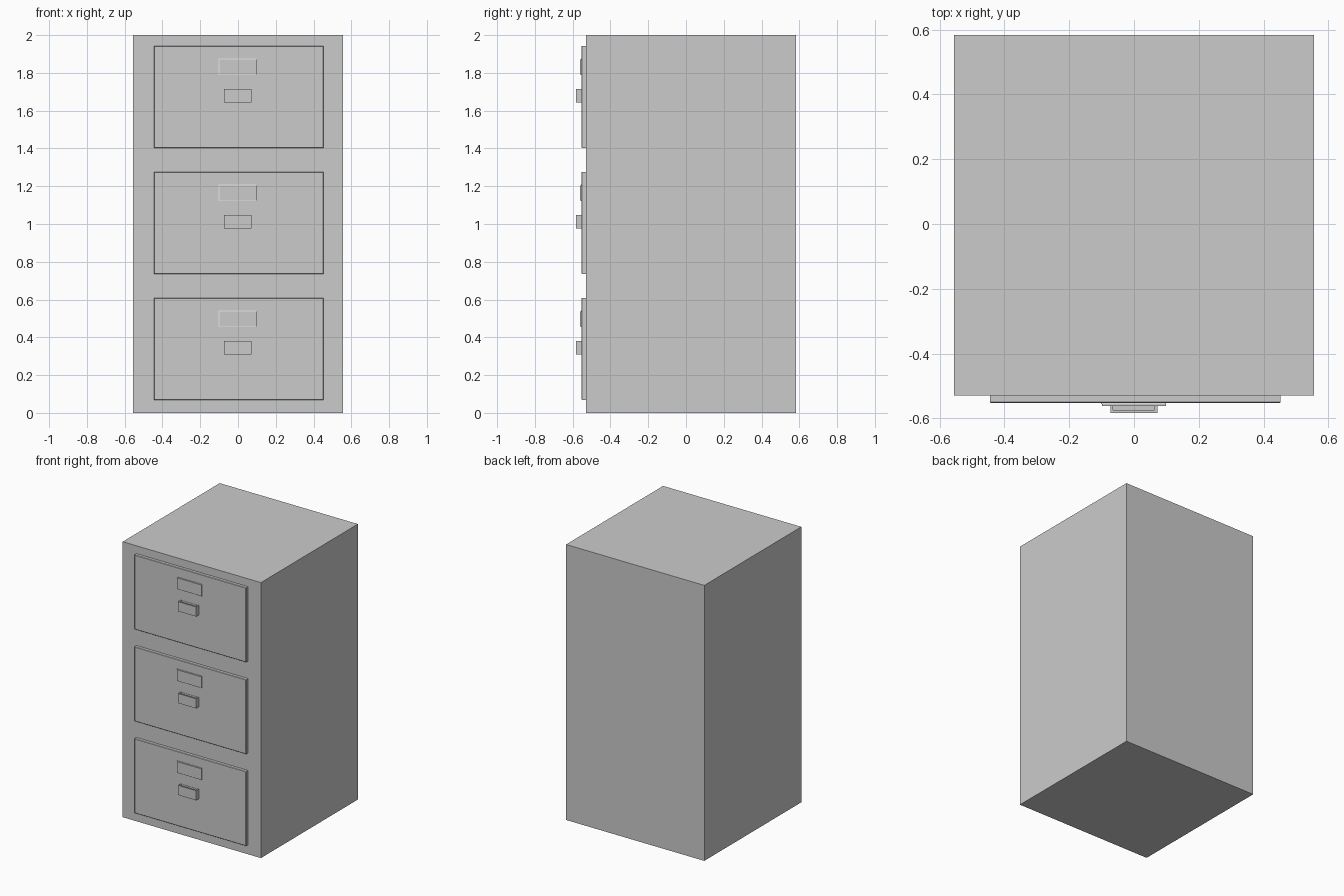
import bpy
import bmesh
from mathutils import Vector

cube = bpy.data.objects.get("Cube")
if cube:
    bpy.data.objects.remove(cube, do_unlink=True)


def make_material(name, value):
    mat = bpy.data.materials.new(name)
    mat.use_nodes = True
    colour = (value, value, value, 1)
    mat.diffuse_color = colour
    mat.node_tree.nodes["Principled BSDF"].inputs["Base Color"].default_value = colour
    return mat


grey = make_material("grey metal", 0.6)
pale = make_material("pale card", 0.8)


def box(name, low, high, mat, bevel=0, cup=False):
    low, high = Vector(low), Vector(high)
    bm = bmesh.new()
    bmesh.ops.create_cube(bm, size=1)
    for v in bm.verts:
        v.co = (low + high) / 2 + v.co * (high - low)
    if cup:
        # Hollow out the pull from its top face
        bm.normal_update()
        top = max(bm.faces, key=lambda f: f.normal.z)
        bmesh.ops.inset_region(bm, faces=[top], thickness=0.012)
        # Bring the back of the opening close to the drawer
        for v in top.verts:
            if v.co.y > (low.y + high.y) / 2:
                v.co.y = high.y - 0.002
        well = bmesh.ops.extrude_discrete_faces(bm, faces=[top])["faces"][0]
        for v in well.verts:
            v.co.z = low.z + 0.012
    if bevel:
        # Soften only the front rim
        rim = [e for e in bm.edges if all(v.co.y < low.y + 0.001 for v in e.verts)]
        bmesh.ops.bevel(bm, geom=rim, offset=bevel, segments=1, affect='EDGES')
    bmesh.ops.recalc_face_normals(bm, faces=bm.faces)
    mesh = bpy.data.meshes.new(name)
    bm.to_mesh(mesh)
    bm.free()
    mesh.materials.append(mat)
    obj = bpy.data.objects.new(name, mesh)
    bpy.context.collection.objects.link(obj)
    return obj


# Cabinet body
box("cabinet_body", (-0.555, -0.53, 0), (0.555, 0.583, 2), grey)

# Three drawers, each with a label plate and a cup pull
for i, level in enumerate(("bottom", "middle", "top")):
    z = 0.068 + i * 0.667
    box(level + "_drawer_front", (-0.445, -0.553, z), (0.452, -0.53, z + 0.541),
        grey, bevel=0.003)
    box(level + "_label_card", (-0.102, -0.556, z + 0.386), (0.098, -0.553, z + 0.473), pale)
    box(level + "_label_plate", (-0.099, -0.561, z + 0.389), (0.099, -0.553, z + 0.47), grey)
    box(level + "_drawer_pull", (-0.073, -0.583, z + 0.242), (0.072, -0.553, z + 0.312),
        grey, cup=True)
